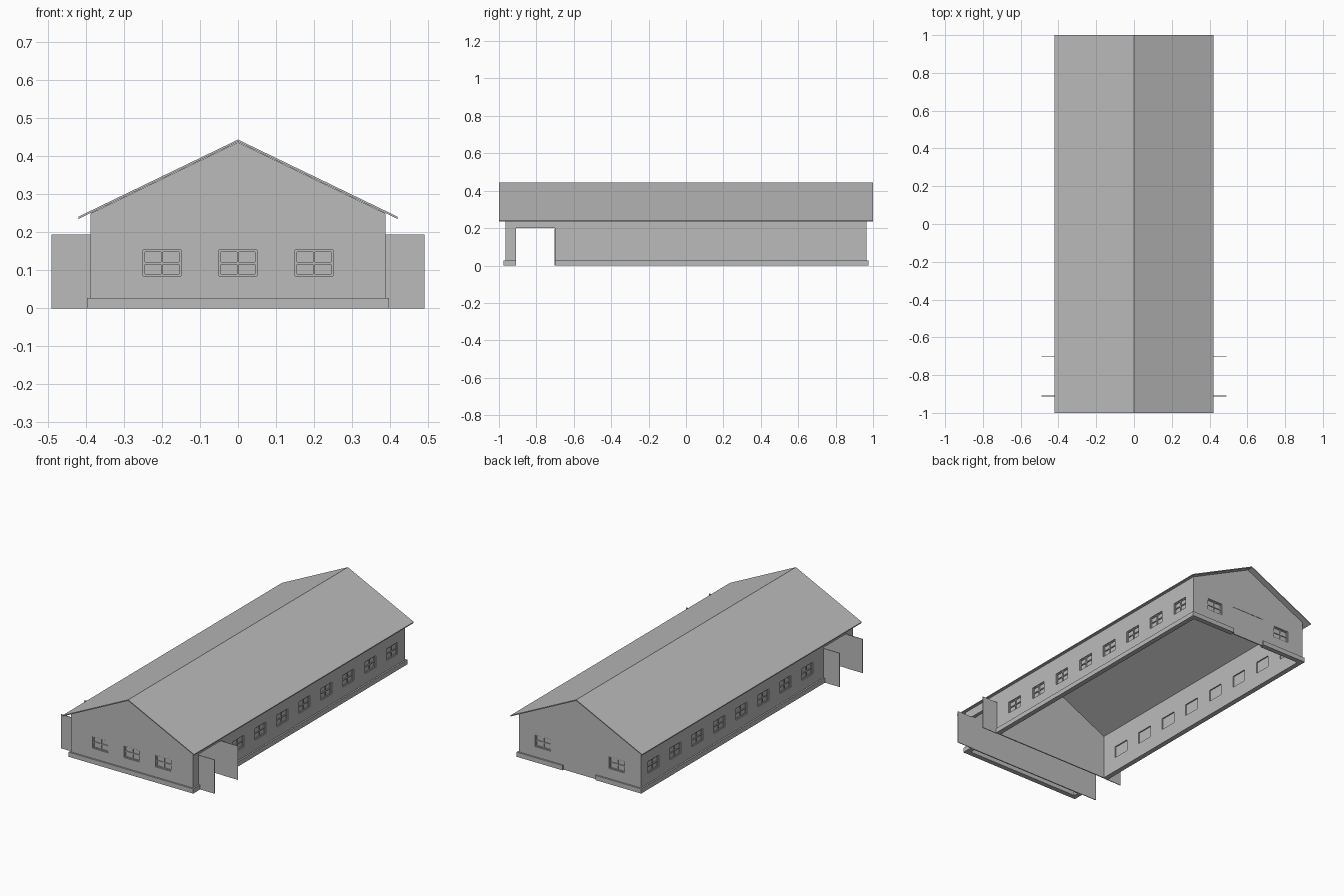
import bpy, bmesh

if "Cube" in bpy.data.objects:
    bpy.data.objects.remove(bpy.data.objects["Cube"])

grey = bpy.data.materials.new("plain grey")
grey.diffuse_color = (0.5, 0.5, 0.5, 1)
grey.use_nodes = True
grey.node_tree.nodes["Principled BSDF"].inputs["Base Color"].default_value = grey.diffuse_color


def finish(name, bm):
    bmesh.ops.recalc_face_normals(bm, faces=bm.faces)
    me = bpy.data.meshes.new(name)
    bm.to_mesh(me)
    bm.free()
    me.materials.append(grey)
    ob = bpy.data.objects.new(name, me)
    bpy.context.collection.objects.link(ob)
    return ob


def prism(name, pts, y0, y1):
    """Extrude an x-z outline along y."""
    bm = bmesh.new()
    f = bm.faces.new([bm.verts.new((x, y0, z)) for x, z in pts])
    r = bmesh.ops.extrude_face_region(bm, geom=[f])
    vs = [g for g in r["geom"] if isinstance(g, bmesh.types.BMVert)]
    bmesh.ops.translate(bm, verts=vs, vec=(0, y1 - y0, 0))
    return finish(name, bm)


def boxes(name, items):
    """One object from boxes given as (x0, x1, y0, y1, z0, z1)."""
    bm = bmesh.new()
    for x0, x1, y0, y1, z0, z1 in items:
        vs = bmesh.ops.create_cube(bm, size=1)["verts"]
        for v in vs:
            v.co.x = x1 if v.co.x > 0 else x0
            v.co.y = y1 if v.co.y > 0 else y0
            v.co.z = z1 if v.co.z > 0 else z0
    return finish(name, bm)


def cut(ob, cutter):
    m = ob.modifiers.new("cut", "BOOLEAN")
    m.operation = "DIFFERENCE"
    m.solver = "EXACT"
    m.object = cutter
    bpy.context.view_layer.objects.active = ob
    bpy.ops.object.modifier_apply(modifier=m.name)
    bpy.data.objects.remove(cutter)


W, L, T = 0.388, 0.966, 0.02          # half width, half length, wall thickness
SL, APEX = 0.483, 0.438               # roof slope and wall apex
D0, D1, DH = -0.91, -0.70, 0.20       # side doorway
BW, BH = 0.105, 0.165                 # back door


def gable(w, drop=0.0):
    return [(-w, 0), (w, 0), (w, APEX - drop - SL * w), (0, APEX - drop),
            (-w, APEX - drop - SL * w)]


# wall shell, open below and under the roof
walls = prism("walls", gable(W, 0.001), -L, L)
i = W - T
cut(walls, boxes("inner_cutter", [(-i, i, -L + T, L - T, -0.1, 0.6)]))

# windows: (side, centre, outward axis, outward sign)
windows = [("x", s, -0.55 + 0.2 * k) for s in (-1, 1) for k in range(8)]
windows += [("y", -1, x) for x in (-0.2, 0, 0.2)]
windows += [("y", 1, x) for x in (-0.235, 0.235)]
Z0, Z1, HW = 0.085, 0.153, 0.05


def wall_box(win, a0, a1, d0, d1, z0, z1):
    """Box in a wall: a along the wall, d depth inward from its outer face."""
    axis, s, c = win
    outer = W if axis == "x" else L
    lo, hi = sorted((s * (outer - d0), s * (outer - d1)))
    if axis == "x":
        return (lo, hi, c + a0, c + a1, z0, z1)
    return (c + a0, c + a1, lo, hi, z0, z1)


holes = [wall_box(w, -HW, HW, -0.02, T + 0.02, Z0, Z1) for w in windows]
holes.append((-0.6, 0.6, D0, D1, -0.1, DH))
holes.append((-BW, BW, L - T - 0.02, L + 0.02, -0.1, BH))
cut(walls, boxes("opening_cutter", holes))

# panes, and glazing bars in front of them
panes, bars = [], []
ZM = (Z0 + Z1) / 2
for w in windows:
    panes.append(wall_box(w, -HW, HW, 0.010, 0.013, Z0, Z1))
    bars.append(wall_box(w, -0.003, 0.003, 0.005, 0.010, Z0, Z1))
    bars.append(wall_box(w, -HW, HW, 0.005, 0.010, ZM - 0.003, ZM + 0.003))
    for a in (-HW, HW - 0.005):
        bars.append(wall_box(w, a, a + 0.005, 0.005, 0.010, Z0, Z1))
    for z in (Z0, Z1 - 0.005):
        bars.append(wall_box(w, -HW, HW, 0.005, 0.010, z, z + 0.005))
boxes("window_panes", panes)
boxes("window_bars", bars)

# cross walls either side of the drive-through passage
prism("front_cross_wall", gable(i, 0.001), D0 - 0.006, D0)
prism("rear_cross_wall", gable(i, 0.001), D1, D1 + 0.006)

# plinth, broken at the doorways
PX, PY, PZ = 0.397, 0.975, 0.027
plinth = [(-PX, PX, -PY, -L + 0.002, 0, PZ)]
for s in (-1, 1):
    x0, x1 = sorted((s * PX, s * (W - 0.002)))
    plinth += [(x0, x1, -PY, D0, 0, PZ), (x0, x1, D1, PY, 0, PZ)]
    x0, x1 = sorted((s * PX, s * BW))
    plinth.append((x0, x1, L - 0.002, PY, 0, PZ))
boxes("plinth", plinth)

# closed back door
boxes("back_door", [(-BW, BW, L - 0.008, L - 0.002, 0, BH)])

# open side door leaves
leaves = []
for s in (-1, 1):
    x0, x1 = sorted((s * (W - 0.002), s * 0.49))
    for y in (D0, D1):
        leaves.append((x0, x1, y - 0.002, y + 0.002, 0, 0.195))
boxes("side_doors", leaves)

# roof sheet
E, RT = 0.42, 0.006
e = APEX - SL * E
prism("roof", [(-E, e), (0, APEX), (E, e), (E, e + RT), (0, APEX + RT), (-E, e + RT)], -1, 1)
